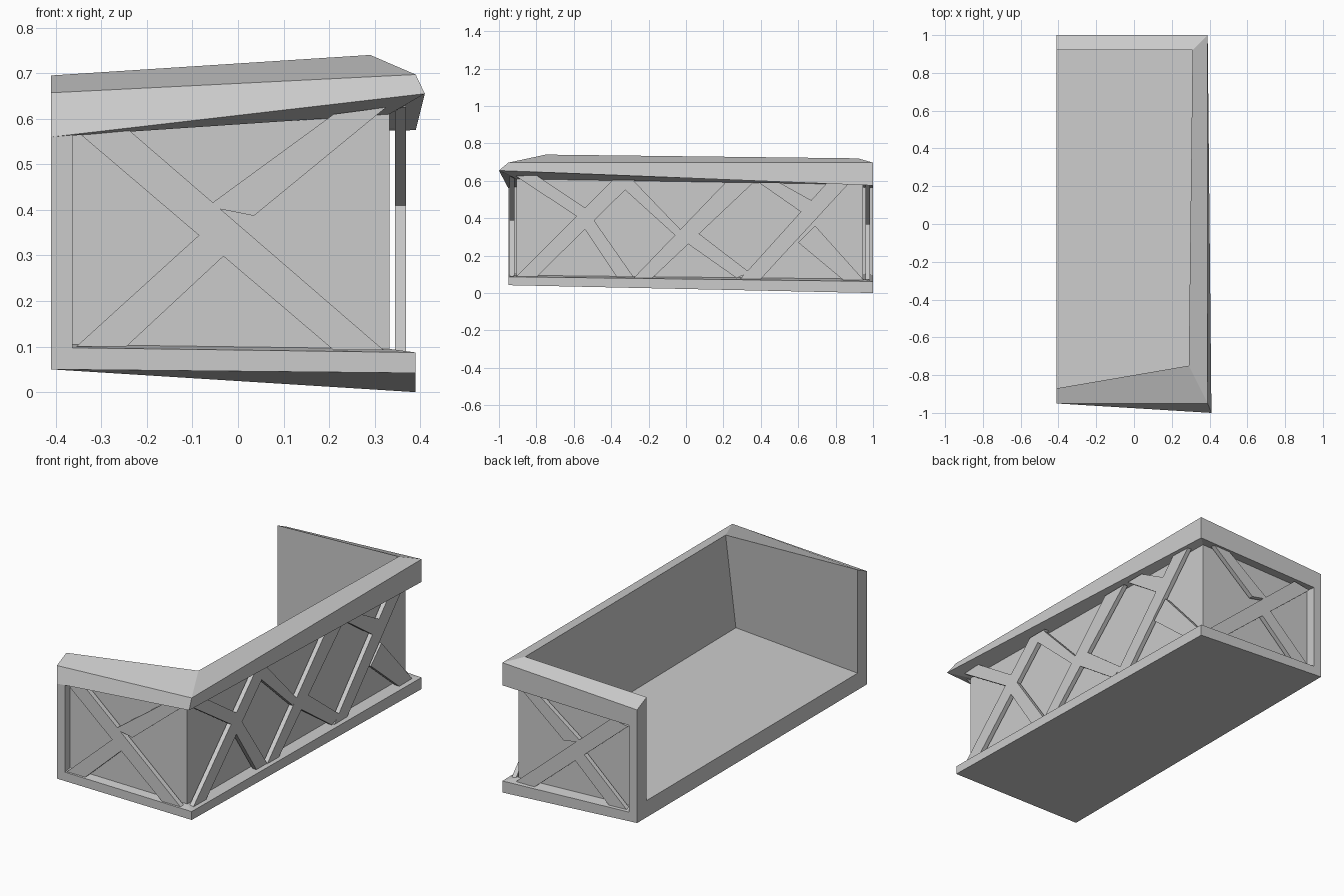
import bpy, bmesh

# Wall cross-section at four stations: front-left, front-right, back-right, back-left.
# Order: floor edge, rail inner top, rail outer top, rail outer bottom,
#        panel top, panel bottom, base outer top, base outer bottom
stations = [
    [(-.41, -.87, .14), (-.41, -.87, .695), (-.41, -.95, .657), (-.41, -.95, .56),
     (-.41, -.905, .565), (-.41, -.905, .105), (-.41, -.95, .098), (-.41, -.95, .05)],
    [(.32, -.88, .185), (.29, -.75, .74), (.39, -.95, .697), (.41, -1.0, .655),
     (.332, -.905, .61), (.332, -.905, .095), (.39, -.95, .087), (.39, -.95, .042)],
    [(.32, .92, .17), (.31, .92, .72), (.39, 1.0, .697), (.39, 1.0, .575),
     (.332, .945, .58), (.332, .945, .075), (.39, 1.0, .062), (.39, 1.0, 0)],
    [(-.41, .92, .14), (-.41, .92, .695), (-.41, 1.0, .657), (-.41, 1.0, .56),
     (-.41, .945, .565), (-.41, .945, .105), (-.41, 1.0, .098), (-.41, 1.0, .05)],
]


def finish(bm, name):
    bmesh.ops.recalc_face_normals(bm, faces=bm.faces[:])
    me = bpy.data.meshes.new(name)
    bm.to_mesh(me)
    bm.free()
    ob = bpy.data.objects.new(name, me)
    bpy.context.collection.objects.link(ob)
    return ob


def slab(name, pts, place, near, far):
    """Extrude a 2D outline between two depths."""
    bm = bmesh.new()
    a = [bm.verts.new(place(u, v, near)) for u, v in pts]
    b = [bm.verts.new(place(u, v, far)) for u, v in pts]
    n = len(pts)
    bm.faces.new(a)
    bm.faces.new(b[::-1])
    for i in range(n):
        j = (i + 1) % n
        bm.faces.new((a[i], b[i], b[j], a[j]))
    return finish(bm, name)


# Three-sided wall with top rail, base ledge and floor
bm = bmesh.new()
rows = [[bm.verts.new(p) for p in st] for st in stations]
for r, s in zip(rows, rows[1:]):
    for k in range(7):
        bm.faces.new((r[k], s[k], s[k + 1], r[k + 1]))
bm.faces.new([r[0] for r in rows])
bm.faces.new([r[7] for r in rows])
bm.faces.new(rows[0] + rows[3][::-1])
finish(bm, "wall_shell")


def on_end(u, v, d):
    return (u, d, v)


def on_side(u, v, d):
    return (d, u, v)


# End posts beside the open side
post = [(-.41, .06), (-.363, .06), (-.363, .60), (-.41, .60)]
slab("front_post", post, on_end, -.95, -.89)
slab("back_post", post, on_end, 1.0, .93)

# Cross braces on the two short walls
end_braces = [
    [(-.345, .565), (-.245, .58), (.32, .092), (.21, .092)],
    [(-.355, .1), (-.245, .1), (-.03, .3), (-.085, .345)],
    [(-.057, .415), (.21, .61), (.325, .625), (.035, .387), (-.04, .402)],
]
for i, pts in enumerate(end_braces):
    slab(f"front_brace_{i}", pts, on_end, -.945, -.918)
    slab(f"back_brace_{i}", [(u, v - .02) for u, v in pts], on_end, .985, .96)

# Leaning braces and short stubs on the long wall
side_braces = [
    [(-.91, .085), (-.80, .085), (-.27, .605), (-.39, .605)],
    [(-.28, .08), (-.18, .08), (.36, .59), (.21, .59)],
    [(.29, .075), (.40, .075), (.87, .585), (.75, .585)],
    [(-.91, .625), (-.80, .63), (-.54, .455), (-.585, .41)],
    [(-.55, .355), (-.50, .40), (-.28, .085), (-.37, .085)],
    [(-.38, .60), (-.28, .60), (-.03, .34), (-.06, .31)],
    [(0, .27), (.06, .325), (.34, .11), (.27, .08)],
    [(.39, .59), (.50, .59), (.68, .49), (.62, .43)],
    [(.60, .27), (.69, .36), (.95, .07), (.84, .07)],
]
for i, pts in enumerate(side_braces):
    slab(f"side_brace_{i}", pts, on_side, .345, .369)
